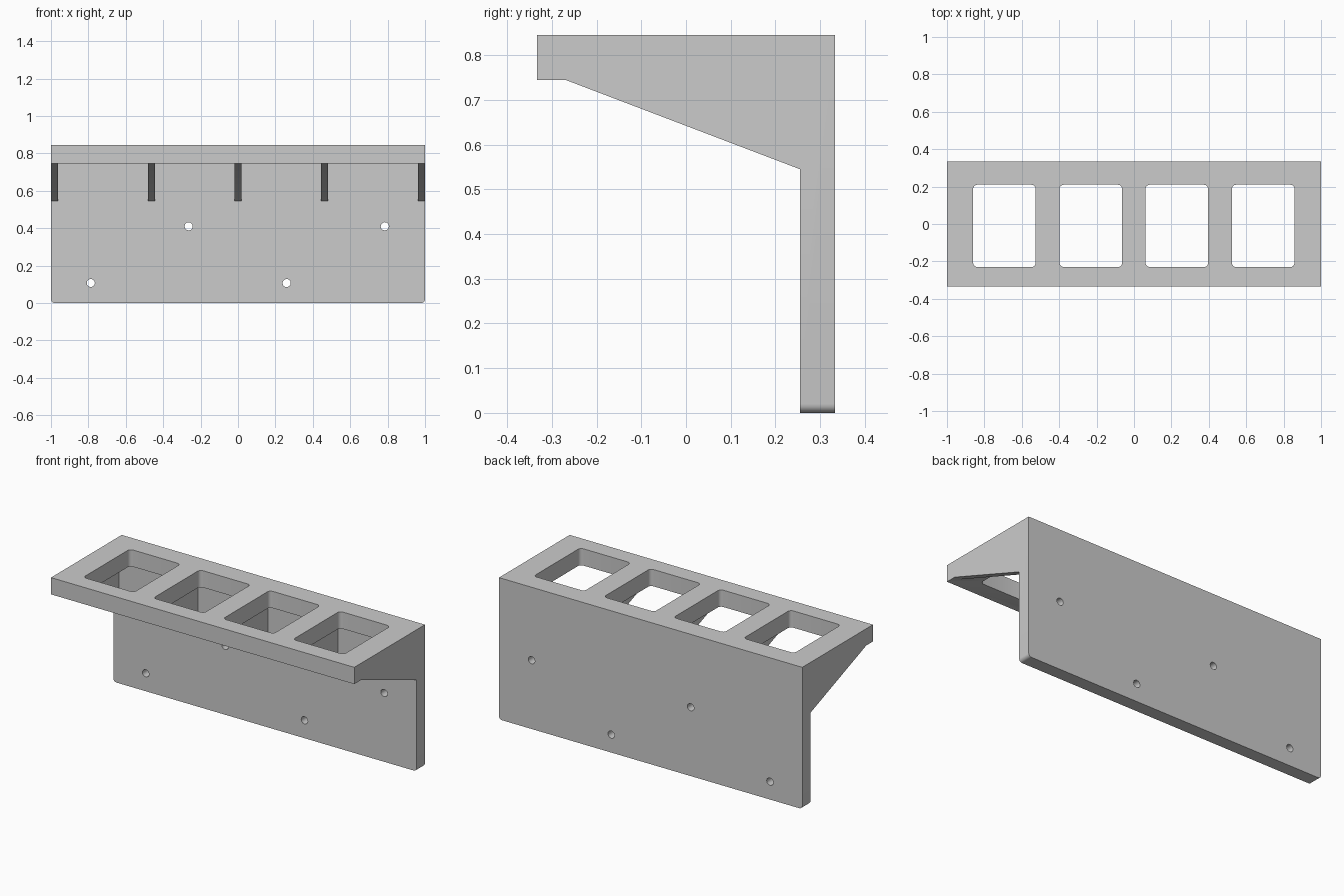
import bpy, bmesh, math
from mathutils import Vector

if "Cube" in bpy.data.objects:
    bpy.data.objects.remove(bpy.data.objects["Cube"])


def prism(name, points, offset):
    """Closed solid: a 3D polygon swept along an offset."""
    bm = bmesh.new()
    face = bm.faces.new([bm.verts.new(p) for p in points])
    moved = bmesh.ops.extrude_face_region(bm, geom=[face])["geom"]
    bmesh.ops.translate(bm, vec=Vector(offset),
                        verts=[g for g in moved if isinstance(g, bmesh.types.BMVert)])
    bmesh.ops.recalc_face_normals(bm, faces=bm.faces[:])
    mesh = bpy.data.meshes.new(name)
    bm.to_mesh(mesh)
    bm.free()
    obj = bpy.data.objects.new(name, mesh)
    bpy.context.collection.objects.link(obj)
    return obj


def bevel_edges(obj, test, radius, segments=5):
    bm = bmesh.new()
    bm.from_mesh(obj.data)
    edges = [e for e in bm.edges if test(e.verts[0].co, e.verts[1].co)]
    bmesh.ops.bevel(bm, geom=edges, offset=radius, segments=segments,
                    profile=0.5, affect='EDGES')
    bm.to_mesh(obj.data)
    bm.free()


def boolean(target, tool, operation):
    mod = target.modifiers.new(tool.name, 'BOOLEAN')
    mod.operation, mod.solver, mod.object = operation, 'EXACT', tool
    bpy.context.view_layer.objects.active = target
    bpy.ops.object.modifier_apply(modifier=mod.name)
    bpy.data.objects.remove(tool, do_unlink=True)


# Shelf and wall plate as one L profile
TOP, UNDER, BACK, FACE = 0.845, 0.745, 0.333, 0.255
profile = [(-BACK, UNDER), (-BACK, TOP), (BACK, TOP), (BACK, 0), (FACE, 0), (FACE, UNDER)]
rack = prism("wall_rack", [(-1, y, z) for y, z in profile], (2, 0, 0))
bevel_edges(rack, lambda a, b: a.z < 0.001 and b.z < 0.001 and abs(a.x - b.x) < 0.001, 0.02)

# Five sloped ribs, sunk slightly into the L
rib_profile = [(-0.27, UNDER), (FACE, 0.545), (0.29, 0.545), (0.29, 0.79), (-0.27, 0.79)]
for x0, x1 in [(-1, -0.963), (-0.482, -0.443), (-0.02, 0.02), (0.443, 0.482), (0.963, 1)]:
    rib = prism("rib", [(x0, y, z) for y, z in rib_profile], (x1 - x0, 0, 0))
    boolean(rack, rib, 'UNION')

# Four rounded rectangular openings in the shelf
for x in (-0.693, -0.231, 0.229, 0.691):
    w = 0.167
    corners = [(x - w, -0.23), (x + w, -0.23), (x + w, 0.21), (x - w, 0.21)]
    cutter = prism("opening", [(cx, cy, 0.7) for cx, cy in corners], (0, 0, 0.3))
    bevel_edges(cutter, lambda a, b: abs(a.z - b.z) > 0.1, 0.022)
    boolean(rack, cutter, 'DIFFERENCE')

# Four screw holes through the plate
for x, z in [(-0.787, 0.107), (0.26, 0.107), (-0.264, 0.41), (0.785, 0.41)]:
    ring = [(x + 0.022 * math.cos(i * math.tau / 12), 0.2, z + 0.022 * math.sin(i * math.tau / 12))
            for i in range(12)]
    boolean(rack, prism("screw_hole", ring, (0, 0.2, 0)), 'DIFFERENCE')

# Smooth only the small rounded corners and holes
bpy.ops.object.select_all(action='DESELECT')
rack.select_set(True)
bpy.context.view_layer.objects.active = rack
bpy.ops.object.shade_smooth_by_angle(angle=math.radians(32))
